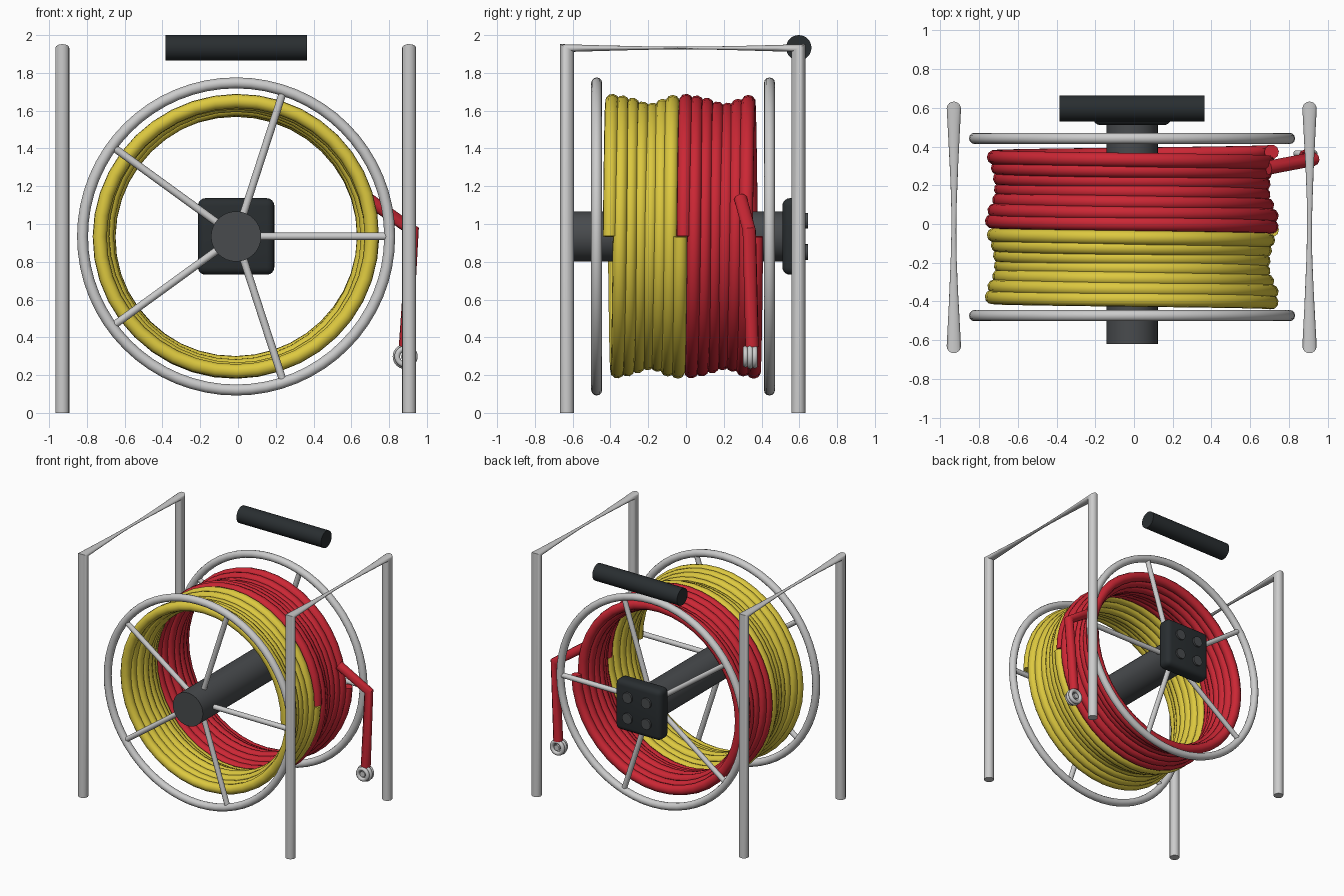
import bpy, bmesh
from math import sin, cos, pi, radians
from mathutils import Vector

if "Cube" in bpy.data.objects:
    bpy.data.objects.remove(bpy.data.objects["Cube"])

CX, CZ = -0.01, 0.934          # reel axis


def material(name, rgb):
    m = bpy.data.materials.new(name)
    m.diffuse_color = (*rgb, 1)
    m.use_nodes = True
    m.node_tree.nodes["Principled BSDF"].inputs["Base Color"].default_value = m.diffuse_color
    return m


YELLOW = material("yellow_hose", (0.72, 0.58, 0.05))
RED = material("red_hose", (0.6, 0.02, 0.035))
DARK = material("dark_grey", (0.065, 0.07, 0.075))
BLACK = material("black", (0.022, 0.027, 0.03))


def finish(name, mat=None, angle=40):
    o = bpy.context.object
    o.name = name
    if mat:
        o.data.materials.append(mat)
    bpy.ops.object.shade_smooth_by_angle(angle=radians(angle))
    return o


def rod(name, a, b, r, sides=24, mat=None):
    a, b = Vector(a), Vector(b)
    d = b - a
    bpy.ops.mesh.primitive_cylinder_add(vertices=sides, radius=r, depth=d.length, location=(a + b) / 2,
                                        rotation=d.to_track_quat('Z', 'Y').to_euler())
    return finish(name, mat)


def ring(name, loc, major, minor, seg=64, sides=12):
    bpy.ops.mesh.primitive_torus_add(location=loc, rotation=(pi / 2, 0, 0), major_radius=major,
                                     minor_radius=minor, major_segments=seg, minor_segments=sides)
    return finish(name)


def hose(name, pts, r, mat):
    c = bpy.data.curves.new(name, 'CURVE')
    c.dimensions = '3D'
    c.bevel_depth, c.bevel_resolution, c.use_fill_caps = r, 3, True
    s = c.splines.new('POLY')
    s.points.add(len(pts) - 1)
    for p, q in zip(s.points, pts):
        p.co = (*q, 1)
    o = bpy.data.objects.new(name, c)
    bpy.context.collection.objects.link(o)
    bpy.ops.object.select_all(action='DESELECT')
    o.select_set(True)
    bpy.context.view_layer.objects.active = o
    bpy.ops.object.convert(target='MESH')
    return finish(name, mat)


# Side frames: two legs joined by a flattened, twisted top bar
def side_frame(name, x, y0=-0.63, y1=0.595, r=0.037, n=16):
    bm = bmesh.new()

    def loop(y, z, flip, tilt, twist):
        out = []
        for i in range(n):
            a = 2 * pi * i / n + twist
            dy = r * sin(a)
            out.append(bm.verts.new((x + r * cos(a), y + flip * dy, z - tilt * dy)))
        return out
    tw = radians(140)
    loops = [loop(y0, 0, 1, 0, 0), loop(y0, 1.932, 1, 0.55, 0)]
    top_b = loop(y1, 1.932, -1, 0.55, tw)
    steps = 12
    for k in range(1, steps):          # straight strands cross at the middle
        t = k / steps
        loops.append([bm.verts.new(a.co.lerp(b.co, t)) for a, b in zip(loops[1], top_b)])
    loops += [top_b, loop(y1, 0, -1, 0, tw)]
    for A, B in zip(loops, loops[1:]):
        for i in range(n):
            j = (i + 1) % n
            bm.faces.new((A[i], A[j], B[j], B[i]))
    bm.faces.new(loops[0])
    bm.faces.new(loops[-1])
    bmesh.ops.recalc_face_normals(bm, faces=bm.faces)
    me = bpy.data.meshes.new(name)
    bm.to_mesh(me)
    bm.free()
    o = bpy.data.objects.new(name, me)
    bpy.context.collection.objects.link(o)
    bpy.ops.object.select_all(action='DESELECT')
    o.select_set(True)
    bpy.context.view_layer.objects.active = o
    finish(name)


side_frame("left_frame", -0.93)
side_frame("right_frame", 0.906)

# Hub
rod("hub", (CX, -0.62, CZ), (CX, 0.55, CZ), 0.133, 32, DARK)

# Wheels with five spokes each
for side, y in (("front", -0.473), ("back", 0.442)):
    ring(side + "_wheel_rim", (CX, y, CZ), 0.813, 0.029)
    for k in range(5):
        a = 2 * pi * k / 5
        rod(f"{side}_spoke_{k + 1}", (CX + 0.1 * cos(a), y, CZ + 0.1 * sin(a)),
            (CX + 0.8 * cos(a), y, CZ + 0.8 * sin(a)), 0.02, 12)


# Wound hoses: helices with a slight waist in the middle
def coil(name, y0, y1, mat, turns=7, seg=40):
    pts = []
    for i in range(turns * seg + 1):
        t = i / (turns * seg)
        a = 2 * pi * turns * t
        r = 0.696 + 0.023 * cos(2 * pi * t - 0.3) + 0.004 * sin(2.3 * a)
        pts.append((CX + r * cos(a), y0 + (y1 - y0) * t, CZ + r * sin(a)))
    hose(name, pts, 0.038, mat)


coil("yellow_hose_coil", -0.403, -0.03, YELLOW)
coil("red_hose_coil", -0.013, 0.372, RED)

# Loose hose end and its coupling
hose("hose_tail", [(0.69, 0.29, 1.13), (0.925, 0.335, 0.965), (0.887, 0.35, 0.35)], 0.036, RED)
NX, NZ = 0.885, 0.298
for k, (y, R, r) in enumerate(((0.315, 0.042, 0.015), (0.34, 0.05, 0.016), (0.364, 0.047, 0.016))):
    ring(f"coupling_ring_{k + 1}", (NX, y, NZ), R, r, 32, 10)
rod("coupling_core", (NX, 0.31, NZ), (NX, 0.375, NZ), 0.022, 16)

# Gearbox with four studs
bpy.ops.mesh.primitive_cube_add(size=1, location=(CX, 0.57, CZ))
box = bpy.context.object
box.scale = (0.405, 0.12, 0.405)
bpy.ops.object.transform_apply(location=False, rotation=False, scale=True)
bev = box.modifiers.new("bevel", 'BEVEL')
bev.width, bev.segments = 0.04, 4
bpy.ops.object.convert(target='MESH')
finish("gearbox", BLACK)
for i in (-1, 1):
    for j in (-1, 1):
        x, z = CX + 0.083 * i, CZ + 0.083 * j
        rod(f"gearbox_stud_{i}_{j}", (x, 0.6, z), (x, 0.645, z), 0.042, 20, DARK)

# Floating carry handle
rod("handle", (-0.385, 0.597, 1.933), (0.365, 0.597, 1.933), 0.067, 32, BLACK)
